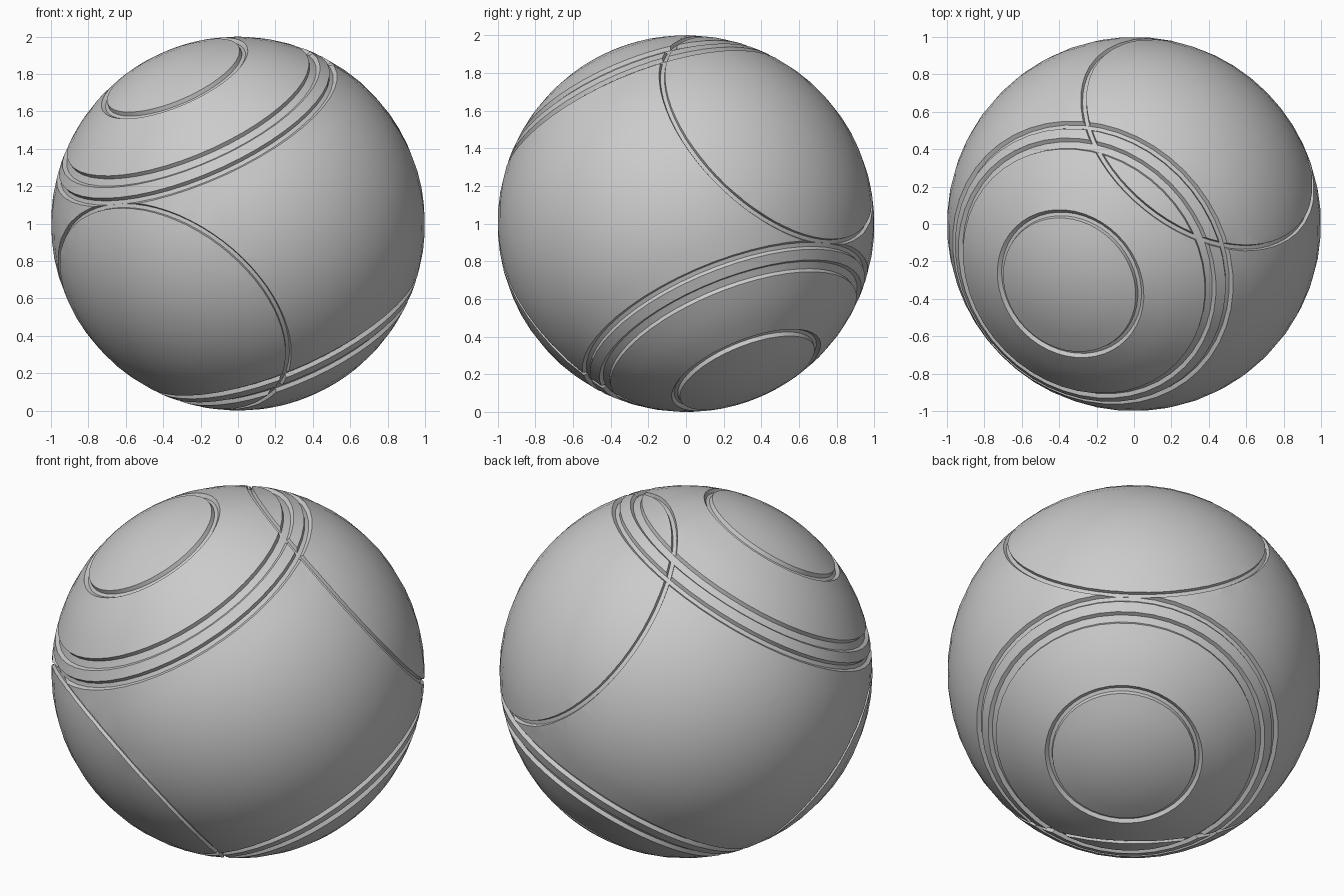
import bpy, bmesh
from math import sin, cos, radians, pi
from mathutils import Vector, Matrix

if "Cube" in bpy.data.objects:
    bpy.data.objects.remove(bpy.data.objects["Cube"])

CENTRE = Vector((0, 0, 1))
AXIS_A = Vector((-0.374, -0.352, 0.858)).normalized()   # ringed caps
AXIS_B = Vector((0.485, 0.607, 0.630)).normalized()     # plain circle seams
DEPTH = 0.02


def polar(angle, radius=1.0):
    a = radians(angle)
    return (radius * sin(a), radius * cos(a))


def lathe(name, profile, axis, segments, closed):
    """Revolve (radius, height) points around an axis through the ball centre."""
    bm = bmesh.new()
    rings = []
    for r, h in profile:
        if r < 1e-5:
            rings.append([bm.verts.new((0, 0, h))] * segments)
        else:
            rings.append([bm.verts.new((r * cos(2 * pi * i / segments),
                                        r * sin(2 * pi * i / segments), h))
                          for i in range(segments)])
    pairs = list(zip(rings, rings[1:]))
    if closed:
        pairs.append((rings[-1], rings[0]))
    for p, q in pairs:
        for i in range(segments):
            j = (i + 1) % segments
            bm.faces.new(list(dict.fromkeys((p[i], q[i], q[j], p[j]))))
    bmesh.ops.recalc_face_normals(bm, faces=bm.faces)
    turn = Vector((0, 0, 1)).rotation_difference(axis).to_matrix().to_4x4()
    bm.transform(Matrix.Translation(CENTRE) @ turn)
    mesh = bpy.data.meshes.new(name)
    bm.to_mesh(mesh)
    bm.free()
    obj = bpy.data.objects.new(name, mesh)
    bpy.context.collection.objects.link(obj)
    return obj


# Half profile of the ball with the three cap grooves, mirrored for the other cap
half = [polar(a) for a in (0, 6, 12, 17.5)]
for start, end, gap in ((22.5, 25, (31, 38)), (44.3, 48, ()), (51.3, 54, (60, 66, 72, 78, 84))):
    half += [polar(start), polar(start + 0.7, 1 - DEPTH),
             polar(end - 0.7, 1 - DEPTH), polar(end)]
    half += [polar(a) for a in gap]
half[0] = (0, 1)
profile = half + [(1, 0)] + [(r, -h) for r, h in reversed(half)]
ball = lathe("ball", profile, AXIS_A, 48, False)

# Circular seams on the other axis, cut from both sides
for side in (1, -1):
    section = [polar(44.1, 1 - DEPTH), polar(45.3, 1 - DEPTH),
               polar(46.1, 1.03), polar(43.3, 1.03)]
    cutter = lathe("seam_cutter", section, AXIS_B * side, 64, True)
    cutter.hide_render = True
    mod = ball.modifiers.new("seam", 'BOOLEAN')
    mod.operation = 'DIFFERENCE'
    mod.solver = 'EXACT'
    mod.object = cutter
    bpy.context.view_layer.objects.active = ball
    bpy.ops.object.modifier_apply(modifier=mod.name)
    bpy.data.objects.remove(cutter)

# Smooth skin with crisp groove edges
bpy.ops.object.select_all(action='DESELECT')
ball.select_set(True)
bpy.context.view_layer.objects.active = ball
bpy.ops.object.shade_smooth_by_angle(angle=radians(25))
